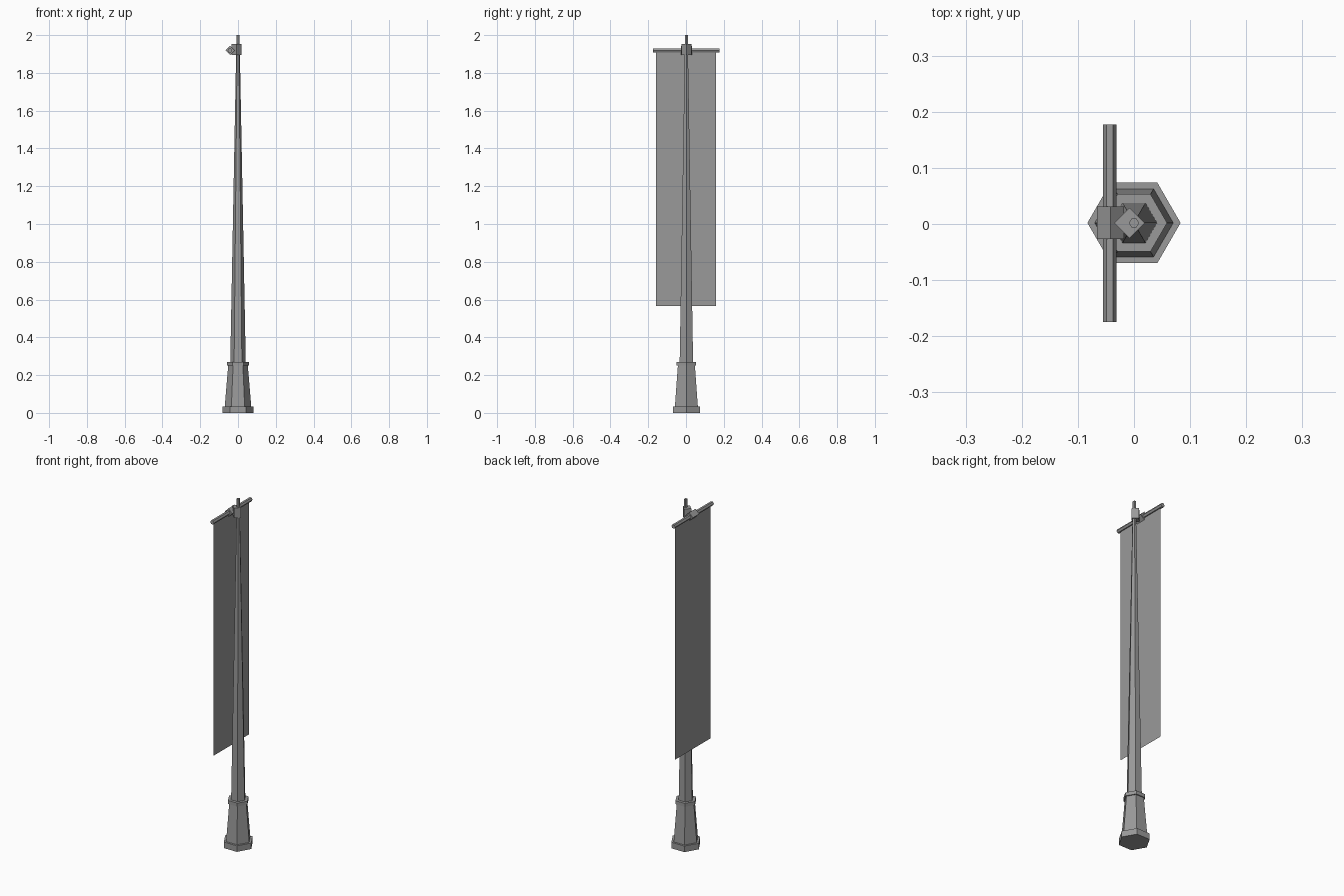
import bpy, bmesh, math
from mathutils import Matrix

cube = bpy.data.objects.get("Cube")
if cube:
    bpy.data.objects.remove(cube)

gray = bpy.data.materials.new("mid_gray")
gray.use_nodes = True
gray.diffuse_color = (0.32, 0.32, 0.32, 1)
gray.node_tree.nodes["Principled BSDF"].inputs["Base Color"].default_value = (0.32, 0.32, 0.32, 1)

CENTRE_Y = 0.002


def add_object(name, bm):
    mesh = bpy.data.meshes.new(name)
    bm.to_mesh(mesh)
    bm.free()
    mesh.materials.append(gray)
    obj = bpy.data.objects.new(name, mesh)
    bpy.context.collection.objects.link(obj)
    return obj


def prism(name, sides, profile, x=0, y=CENTRE_Y, z=0, along_y=False):
    """Loft a closed solid through (radius, height) rings, one corner on +x."""
    bm = bmesh.new()
    rings = []
    for radius, height in profile:
        angles = [math.tau * i / sides for i in range(sides)]
        rings.append([bm.verts.new((radius * math.cos(a), radius * math.sin(a), height))
                      for a in angles])
    for low, high in zip(rings, rings[1:]):
        for i in range(sides):
            j = (i + 1) % sides
            bm.faces.new((low[i], low[j], high[j], high[i]))
    bm.faces.new(rings[0][::-1])
    bm.faces.new(rings[-1])
    turn = Matrix.Rotation(math.radians(90), 4, "X") if along_y else Matrix()
    bm.transform(Matrix.Translation((x, y, z)) @ turn)
    return add_object(name, bm)


# Six-sided foot, tapered pedestal, collar and shaft
prism("base_foot", 6, [(0.083, 0), (0.083, 0.035)])
prism("pedestal", 6, [(0.07, 0.035), (0.052, 0.25)])
prism("collar", 6, [(0.059, 0.25), (0.059, 0.27)])
prism("pole", 6, [(0.041, 0.27), (0.01, 1.9)])

# Square cap turned on its corner, with a thin finial
prism("pole_cap", 4, [(0.027, 1.895), (0.027, 1.953)], x=-0.008)
prism("finial", 6, [(0.009, 1.95), (0.009, 2.0)])

# Crossbar and the clamp that holds it
prism("crossbar", 6, [(0.012, -0.176), (0.012, 0.176)], x=-0.043, y=0.001, z=1.918, along_y=True)
prism("crossbar_clamp", 4, [(0.024, -0.029), (0.024, 0.029)], x=-0.042, z=1.919, along_y=True)

# Single-sheet hanging banner
bm = bmesh.new()
corners = [(-0.16, 0.567), (0.16, 0.567), (0.16, 1.915), (-0.16, 1.915)]
bm.faces.new([bm.verts.new((-0.043, y, z)) for y, z in corners])
add_object("banner", bm)
